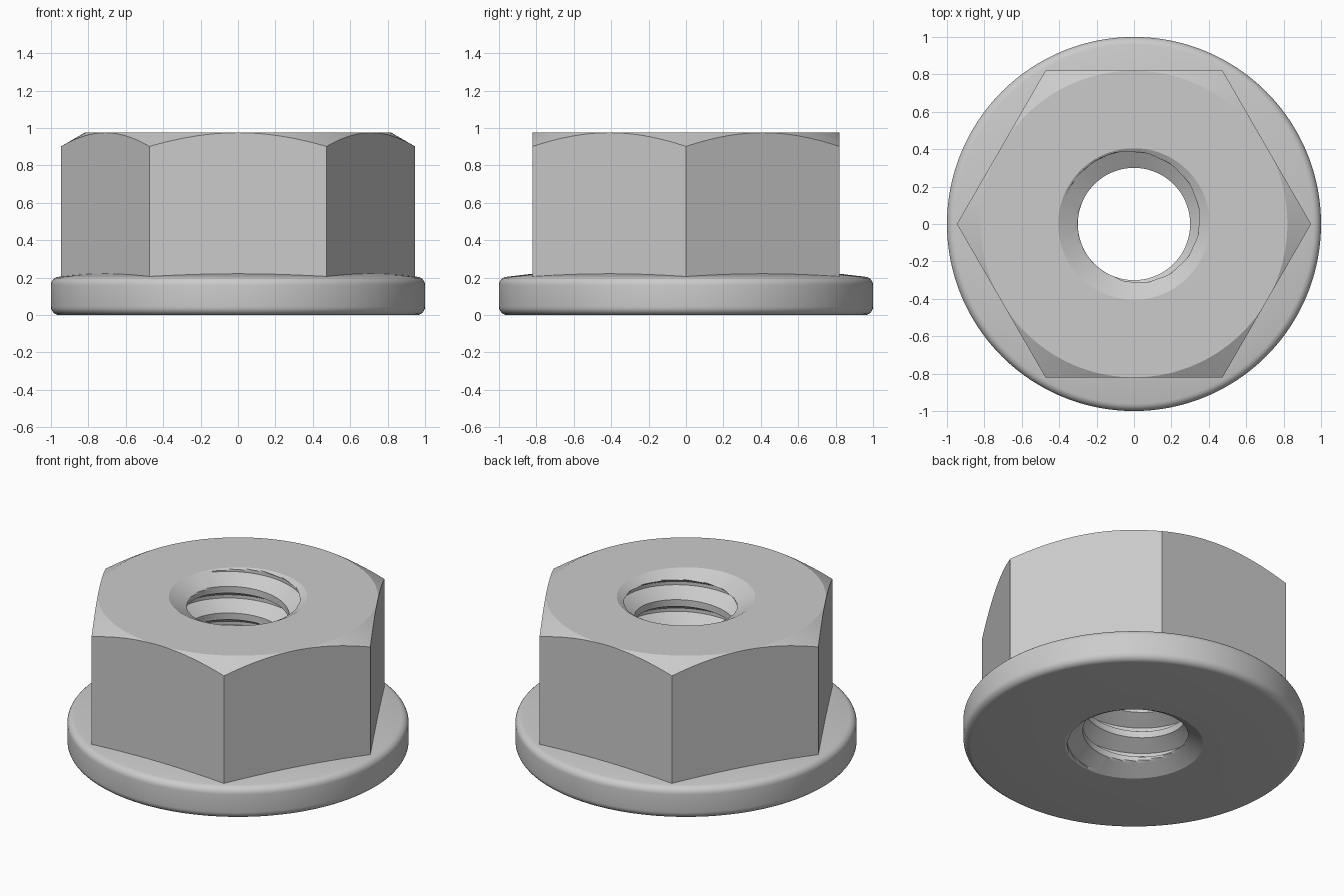
import bpy, bmesh
from math import pi, sin, cos, tan, radians, floor

if "Cube" in bpy.data.objects:
    bpy.data.objects.remove(bpy.data.objects["Cube"])

N = 192                      # angular columns (multiple of 6)
H = 0.975                    # overall height
APOTHEM = 0.82               # half the hexagon's width across flats
MINOR, MOUTH = 0.30, 0.405   # bore crest radius, countersink mouth radius
PITCH = 0.172                # thread pitch
T30 = tan(radians(30))


def outer_profile(a):
    """Points (r, z) from the bottom mouth, around the flange, up the hex."""
    pts = [(MOUTH, 0.0)]
    f, top = 0.045, 0.205
    for i in range(7):                                   # lower flange round
        t = -pi / 2 + pi / 2 * i / 6
        pts.append((1 - f + f * cos(t), f + f * sin(t)))
    for i in range(7):                                   # upper flange round
        t = radians(83) * i / 6
        pts.append((1 - f + f * cos(t), top - f + f * sin(t)))
    # hexagon wall with 30 degree corner chamfer
    r = APOTHEM / cos((a % (pi / 3)) - pi / 6)
    pts.append((r, top + (0.96 - r) * 0.115))
    pts.append((r, H - (r - APOTHEM) * T30))
    pts.append((APOTHEM, H))
    pts.append((MOUTH, H))
    return pts


# one thread pitch as (height fraction, depth), flats at crest and root
DEPTH = 0.541 * PITCH
SHAPE = [(-0.5, 0), (-0.375, 0), (-0.0625, DEPTH), (0.0625, DEPTH), (0.375, 0), (0.5, 0)]
STEPS = [3, 10, 3, 10, 3]


def bore_profile(a):
    """Points (r, z) down the threaded bore, following the helix."""
    pts = []
    centre = 0.86 + PITCH * (a + pi / 2) / (2 * pi)
    for k in range(2, -9, -1):
        for s in range(len(STEPS) - 1, -1, -1):
            (z0, d0), (z1, d1) = SHAPE[s], SHAPE[s + 1]
            for i in range(STEPS[s]):
                t = i / STEPS[s]
                z = centre + PITCH * (k + z1 + (z0 - z1) * t)
                r = MINOR + d1 + (d0 - d1) * t
                if z >= H or z <= 0:
                    z, r = min(max(z, 0), H), MOUTH
                sink = MOUTH - min(z, H - z) / T30       # countersinks
                pts.append((max(r, sink), z))
    return pts


bm = bmesh.new()
cols = []
for j in range(N + 1):
    a = 2 * pi * j / N
    prof = outer_profile(a) + bore_profile(a)
    cols.append([bm.verts.new((r * cos(a), r * sin(a), z)) for r, z in prof])
for c, d in zip(cols, cols[1:]):
    for i in range(len(c)):
        k = (i + 1) % len(c)
        bm.faces.new((c[i], d[i], d[k], c[k]))
bmesh.ops.remove_doubles(bm, verts=bm.verts, dist=1e-5)
bmesh.ops.recalc_face_normals(bm, faces=bm.faces)

me = bpy.data.meshes.new("flange_nut")
bm.to_mesh(me)
bm.free()
nut = bpy.data.objects.new("flange_nut", me)
bpy.context.collection.objects.link(nut)
bpy.context.view_layer.objects.active = nut
nut.select_set(True)
bpy.ops.object.shade_smooth_by_angle(angle=radians(20))
